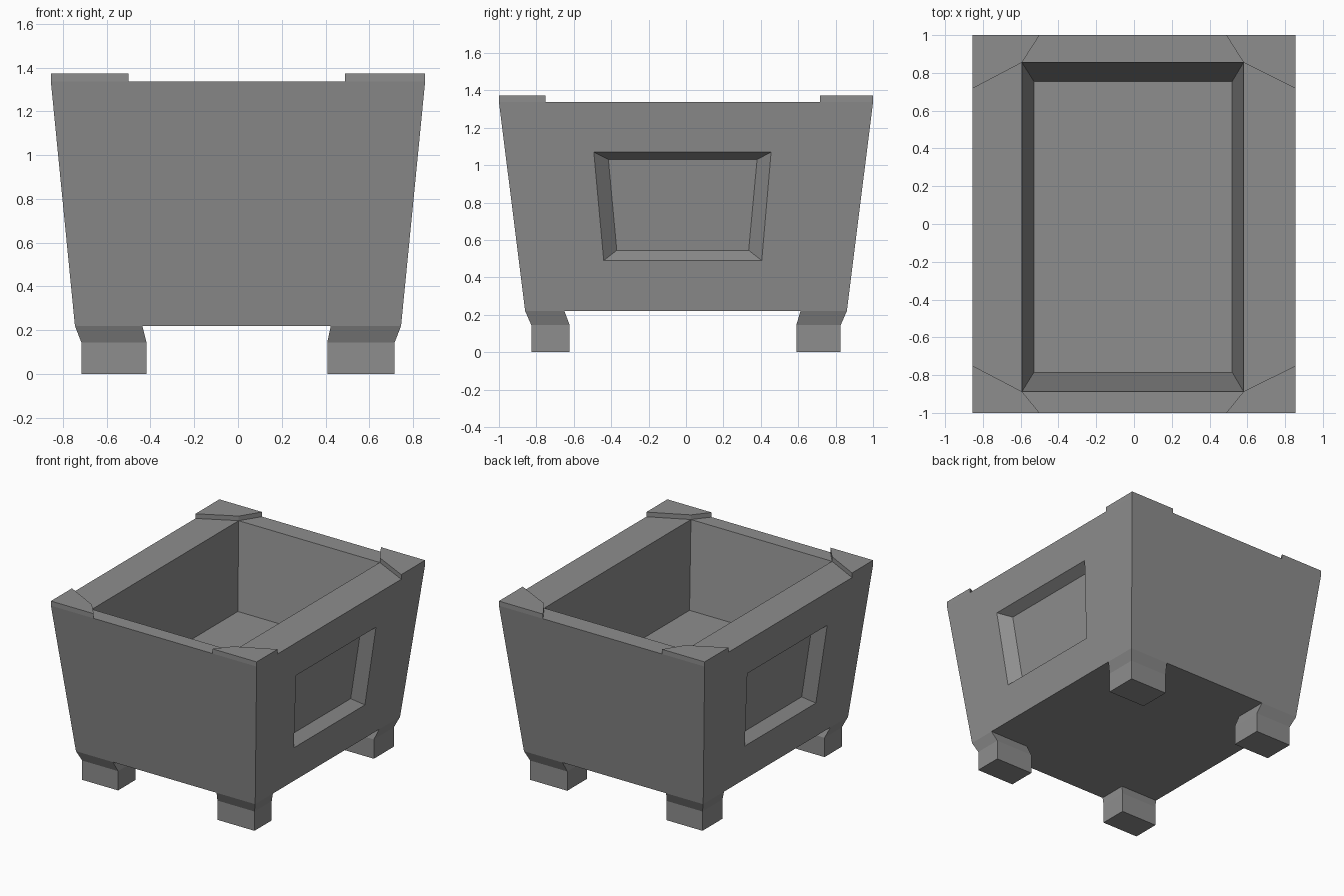
import bpy, bmesh

if "Cube" in bpy.data.objects:
    bpy.data.objects.remove(bpy.data.objects["Cube"])

# Dark grey stone
stone = bpy.data.materials.new("dark_stone")
stone.diffuse_color = (0.27, 0.27, 0.27, 1)
stone.use_nodes = True
stone.node_tree.nodes["Principled BSDF"].inputs["Base Color"].default_value = stone.diffuse_color


def ring(bm, pts):
    return [bm.verts.new(p) for p in pts]


def rect(x0, x1, y0, y1, z):
    return [(x0, y0, z), (x1, y0, z), (x1, y1, z), (x0, y1, z)]


def bridge(bm, a, b, skip=()):
    n = len(a)
    for i in range(n):
        if i not in skip:
            j = (i + 1) % n
            bm.faces.new((a[i], a[j], b[j], b[i]))


def finish(bm, name):
    bmesh.ops.recalc_face_normals(bm, faces=bm.faces)
    me = bpy.data.meshes.new(name)
    bm.to_mesh(me)
    bm.free()
    me.materials.append(stone)
    ob = bpy.data.objects.new(name, me)
    bpy.context.collection.objects.link(ob)
    return ob


def loft(name, layers):
    bm = bmesh.new()
    rings = [ring(bm, l) for l in layers]
    for a, b in zip(rings, rings[1:]):
        bridge(bm, a, b)
    bm.faces.new(rings[0])
    bm.faces.new(rings[-1])
    return finish(bm, name)


BASE, RIM, CAP = 0.22, 1.337, 1.372


def wall_x(z):
    return 0.745 + (z - BASE) / (RIM - BASE) * 0.11


# Tapered planter box with hollow interior
bm = bmesh.new()
bottom = ring(bm, rect(-0.745, 0.745, -0.86, 0.86, BASE))
top = ring(bm, rect(-0.855, 0.855, -1, 1, RIM))
opening = ring(bm, rect(-0.593, 0.58, -0.887, 0.855, RIM))
floor = ring(bm, rect(-0.53, 0.52, -0.785, 0.755, 0.71))
bm.faces.new(bottom)
bridge(bm, bottom, top, skip=(1, 3))
bridge(bm, top, opening)
bridge(bm, opening, floor)
bm.faces.new(floor)

# Recessed panels in the two long sides: (y, z) corners from lower front
outer = [(-0.44, 0.49), (0.405, 0.49), (0.455, 1.07), (-0.493, 1.07)]
inner = [(-0.37, 0.545), (0.335, 0.545), (0.38, 1.03), (-0.415, 1.03)]
for s, (f, b) in ((1, (1, 2)), (-1, (0, 3))):
    wall = [bottom[f], bottom[b], top[b], top[f]]
    edge = ring(bm, [(s * wall_x(z), y, z) for y, z in outer])
    back = ring(bm, [(s * (wall_x(z) - 0.075), y, z) for y, z in inner])
    bridge(bm, wall, edge)
    bridge(bm, edge, back)
    bm.faces.new(back)
finish(bm, "planter_box")

# Feet and raised corner caps
for sx, side in ((-1, "left"), (1, "right")):
    right = sx > 0
    foot_x, foot_xt = (0.408, 0.424) if right else (0.418, 0.437)
    cap_x, open_x = (0.488, 0.58) if right else (0.50, 0.593)
    for sy, end in ((-1, "front"), (1, "back")):
        back = sy > 0
        foot_y, foot_yt = (0.59, 0.612) if back else (0.622, 0.65)
        cap_y, open_y = (0.717, 0.855) if back else (0.75, 0.887)

        def foot(x0, x1, y0, y1, z):
            return rect(sx * x0, sx * x1, sy * y0, sy * y1, z)

        loft(f"{end}_{side}_foot", [
            foot(foot_x, 0.716, foot_y, 0.827, 0),
            foot(foot_x, 0.716, foot_y, 0.827, 0.145),
            foot(foot_xt, 0.745, foot_yt, 0.86, BASE)])

        shape = [(0.855, 1), (cap_x, 1), (open_x, open_y), (0.855, cap_y)]
        loft(f"{end}_{side}_corner_cap",
             [[(sx * x, sy * y, z) for x, y in shape] for z in (RIM, CAP)])
